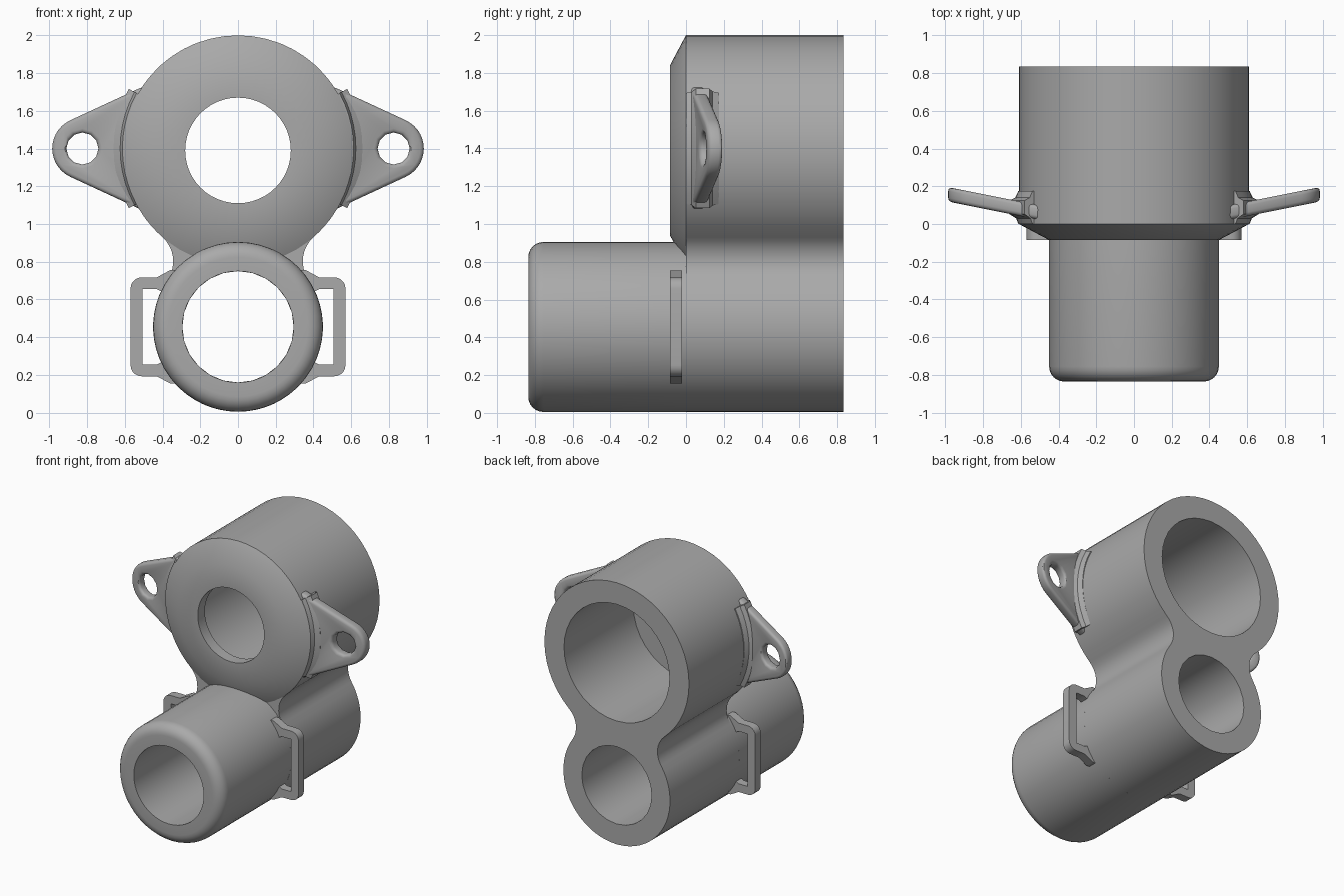
import bpy, bmesh, math
from math import sin, cos, pi, atan2, sqrt

cube = bpy.data.objects.get("Cube")
if cube:
    bpy.data.objects.remove(cube, do_unlink=True)

grey = bpy.data.materials.new("plain grey")
grey.use_nodes = True
grey.diffuse_color = (0.4, 0.4, 0.4, 1)
grey.node_tree.nodes["Principled BSDF"].inputs["Base Color"].default_value = (0.4, 0.4, 0.4, 1)

UP_Z, UP_R = 1.39, 0.61        # large tube
LOW_Z, LOW_R = 0.455, 0.45     # small tube
UP_BORE, LOW_BORE = 0.445, 0.295
BACK = 0.835


def finish(name, bm, bevel=0):
    """Turn a bmesh into a smooth-shaded object with the grey material."""
    bmesh.ops.remove_doubles(bm, verts=bm.verts, dist=1e-5)
    bmesh.ops.recalc_face_normals(bm, faces=bm.faces)
    mesh = bpy.data.meshes.new(name)
    bm.to_mesh(mesh)
    bm.free()
    mesh.materials.append(grey)
    obj = bpy.data.objects.new(name, mesh)
    bpy.context.collection.objects.link(obj)
    bpy.ops.object.select_all(action='DESELECT')
    obj.select_set(True)
    bpy.context.view_layer.objects.active = obj
    if bevel:
        mod = obj.modifiers.new("rounded edges", 'BEVEL')
        mod.width, mod.segments = bevel, 3
        mod.limit_method, mod.angle_limit = 'ANGLE', math.radians(40)
        bpy.ops.object.modifier_apply(modifier=mod.name)
    bpy.ops.object.shade_smooth_by_angle(angle=math.radians(35))
    return obj


def arc(cx, cz, r, a0, a1, n):
    return [(cx + r * cos(a0 + (a1 - a0) * i / n), cz + r * sin(a0 + (a1 - a0) * i / n))
            for i in range(n + 1)]


def circle(cx, cz, r, n):
    return arc(cx, cz, r, 0, 2 * pi, n)[:-1]


def prism(loops, y0, y1):
    """Fill an x-z outline with holes and extrude it along y."""
    bm = bmesh.new()
    edges = []
    for loop in loops:
        vs = [bm.verts.new((x, y0, z)) for x, z in loop]
        edges += [bm.edges.new((vs[i - 1], vs[i])) for i in range(len(vs))]
    bmesh.ops.triangle_fill(bm, edges=edges, use_beauty=True)
    bmesh.ops.dissolve_limit(bm, angle_limit=0.01, verts=[], edges=bm.edges[:])
    out = bmesh.ops.extrude_face_region(bm, geom=bm.faces[:], use_keep_orig=True)
    for g in out['geom']:
        if isinstance(g, bmesh.types.BMVert):
            g.co.y = y1
    return bm


def lathe(profile, cz, n, a0=0, a1=2 * pi):
    """Turn a closed (radius, y) profile around a y axis at height cz."""
    bm = bmesh.new()
    full = abs(a1 - a0 - 2 * pi) < 1e-6
    rings = []
    for i in range(n if full else n + 1):
        a = a0 + (a1 - a0) * i / n
        rings.append([bm.verts.new((r * cos(a), y, cz + r * sin(a))) for r, y in profile])
    m = len(profile)
    for i in range(n if full else n - 1 + 1):
        p, q = rings[i], rings[(i + 1) % len(rings)]
        for j in range(m):
            bm.faces.new((p[j], p[(j + 1) % m], q[(j + 1) % m], q[j]))
    if not full:
        bm.faces.new(rings[0])
        bm.faces.new(rings[-1])
    return bm


# Figure-eight body: two circles joined by tangent fillets, with two bores
fr = 0.17
d = UP_Z - LOW_Z
ra, rb = UP_R + fr, LOW_R + fr
dz = (d * d + rb * rb - ra * ra) / (2 * d)
fx, fz = sqrt(rb * rb - dz * dz), LOW_Z + dz
up = atan2(fz - UP_Z, fx)
low = atan2(fz - LOW_Z, fx)
outline = arc(0, UP_Z, UP_R, up, pi - up, 40)
outline += arc(-fx, fz, fr, -up, -low, 8)[1:-1]
outline += arc(0, LOW_Z, LOW_R, pi - low, 2 * pi + low, 40)
outline += arc(fx, fz, fr, pi + low, pi + up, 8)[1:-1]
finish("double_tube_body", prism(
    [outline, circle(0, UP_Z, UP_BORE, 36), circle(0, LOW_Z, LOW_BORE, 24)], 0, BACK))

# Bevelled front cap of the large tube
finish("large_tube_front_cap", lathe(
    [(0.28, -0.085), (0.45, -0.085), (UP_R, 0), (0.28, 0)], UP_Z, 48))

# Small tube projecting forward, with a rounded lip
lip = arc(LOW_R - 0.08, -BACK + 0.08, 0.08, -pi / 2, 0, 6)
finish("small_tube_front", lathe(
    [(LOW_BORE, 0), (LOW_BORE, -BACK)] + lip + [(LOW_R, 0)], LOW_Z, 48))

# Mounting ears and strap loops on both sides
for side, word in ((1, "left"), (-1, "right")):
    # Tilted ear: tapered plate with a round tip and a hole
    ear = [(0.5, 0.33)] + arc(0.82, 0, 0.165, -1.15, 1.15, 14)[::-1] + [(0.5, -0.33)]
    bm = prism([ear, circle(0.825, 0, 0.085, 12)], -0.038, 0.038)
    for v in bm.verts:
        v.co.y += 0.08 + 0.2 * (v.co.x - 0.6)
        v.co.z += 1.4
        v.co.x *= side
    finish(word + "_ear", bm, 0.02)

    # Concave fillet where the ear meets the tube
    flare = [(0.59, 0.0), (0.613, 0.0), (0.625, 0.03), (0.66, 0.052),
             (0.66, 0.125), (0.63, 0.14), (0.613, 0.175), (0.59, 0.175)]
    mid = 0 if side > 0 else pi
    finish(word + "_ear_fillet", lathe(flare, 1.4, 10, mid - 0.5, mid + 0.5))

    # Square strap loop with rounded outer corners and flared roots
    half = arc(0.51, 0.2025, 0.06, 0, pi / 2, 5) + [(0.43, 0.2625), (0.36, 0.3), (0.32, 0.3),
            (0.32, 0.16), (0.38, 0.175), (0.43, 0.2), (0.505, 0.2)]
    loop = half + [(x, -z) for x, z in reversed(half)]
    loop = [(side * x, z + LOW_Z) for x, z in loop]
    finish(word + "_strap_loop", prism([loop], -0.085, -0.02))
